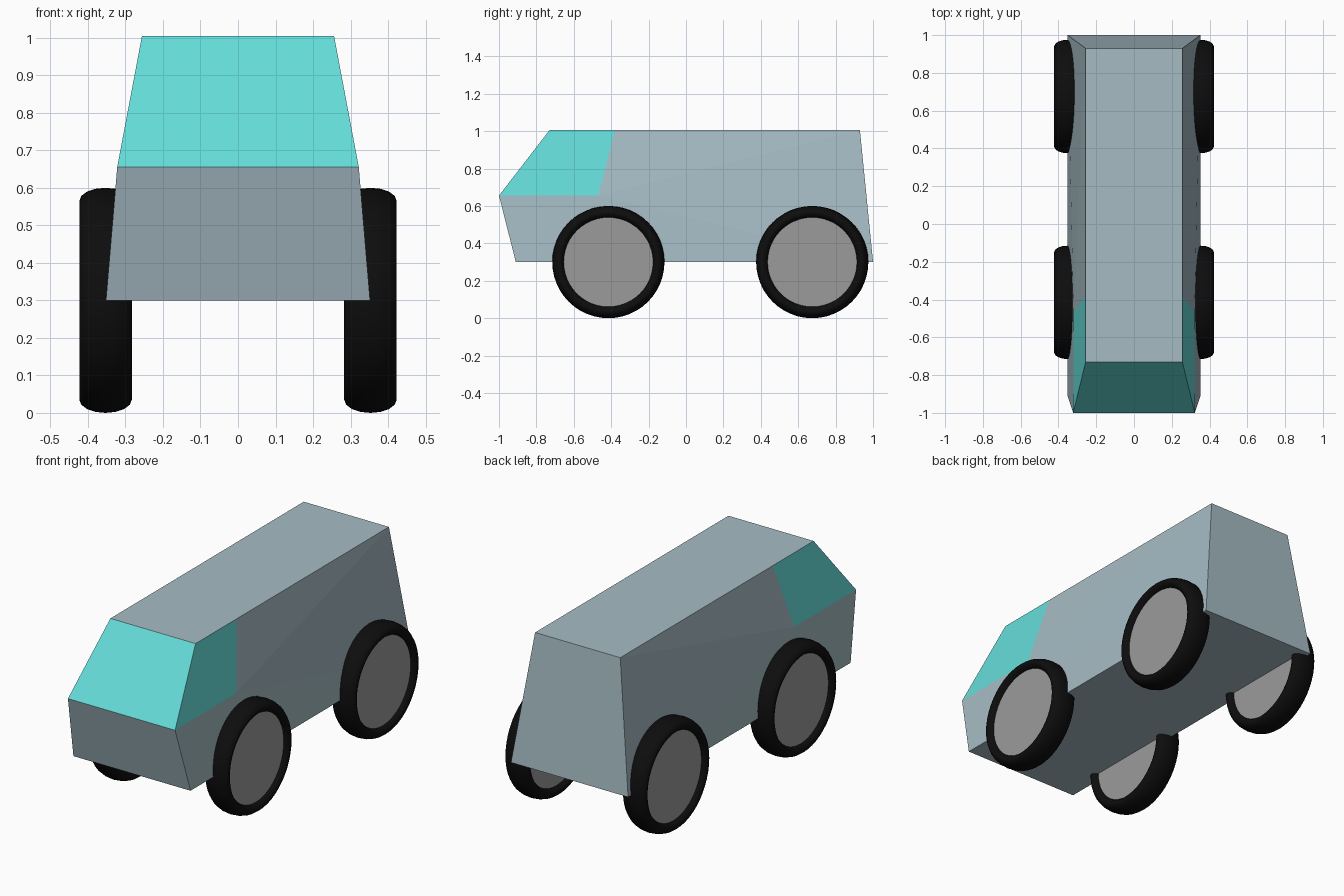
import bpy, bmesh, math
from mathutils import Matrix

if "Cube" in bpy.data.objects:
    bpy.data.objects.remove(bpy.data.objects["Cube"])


def paint(name, rgb):
    m = bpy.data.materials.new(name)
    m.diffuse_color = (*rgb, 1)
    m.use_nodes = True
    m.node_tree.nodes["Principled BSDF"].inputs["Base Color"].default_value = m.diffuse_color
    return m


PAINT = paint("blue_grey_paint", (0.38, 0.50, 0.55))
GLASS = paint("turquoise_glass", (0.13, 0.72, 0.70))
RUBBER = paint("black_rubber", (0.004, 0.004, 0.004))
HUB = paint("grey_metal", (0.33, 0.33, 0.33))

# Key points of the right half of the shell
P = {
    "bottom_front": (0.352, -0.91, 0.30),
    "bottom_rear": (0.352, 1.00, 0.30),
    "belt_front": (0.322, -1.00, 0.655),
    "belt_mid": (0.320, -0.47, 0.655),
    "roof_front": (0.256, -0.73, 1.005),
    "roof_mid": (0.256, -0.38, 1.005),
    "roof_rear": (0.256, 0.93, 1.005),
}


def finish(bm, name, mat):
    mesh = bpy.data.meshes.new(name)
    bm.to_mesh(mesh)
    bm.free()
    mesh.materials.append(mat)
    obj = bpy.data.objects.new(name, mesh)
    bpy.context.collection.objects.link(obj)
    return obj


def panels(name, mat, sides=(), spans=()):
    """sides: faces repeated left and right; spans: edges bridged across x = 0."""
    bm = bmesh.new()
    verts = {}

    def v(key, s):
        if (key, s) not in verts:
            x, y, z = P[key]
            verts[key, s] = bm.verts.new((s * x, y, z))
        return verts[key, s]

    for keys in sides:
        bm.faces.new([v(k, 1) for k in keys])
        bm.faces.new([v(k, -1) for k in reversed(keys)])
    for a, b in spans:
        bm.faces.new([v(a, -1), v(a, 1), v(b, 1), v(b, -1)])
    return finish(bm, name, mat)


# Painted shell: sides, nose, roof, tail and floor
panels("van_body", PAINT,
       sides=[("bottom_front", "belt_mid", "belt_front"),
              ("bottom_front", "bottom_rear", "belt_mid"),
              ("bottom_rear", "roof_rear", "belt_mid"),
              ("belt_mid", "roof_rear", "roof_mid")],
       spans=[("bottom_front", "belt_front"), ("roof_front", "roof_mid"),
              ("roof_mid", "roof_rear"), ("roof_rear", "bottom_rear"),
              ("bottom_rear", "bottom_front")])

# Glazing
panels("windscreen", GLASS, spans=[("belt_front", "roof_front")])
panels("side_windows", GLASS,
       sides=[("belt_front", "belt_mid", "roof_mid", "roof_front")])


def tyre(name, loc):
    # Oval section swept around the axle
    bm = bmesh.new()
    n, ring = 16, []
    for i in range(n):
        a = 2 * math.pi * i / n
        ring.append(bm.verts.new((0.07 * math.cos(a), 0, 0.265 + 0.035 * math.sin(a))))
    edges = [bm.edges.new((ring[i], ring[(i + 1) % n])) for i in range(n)]
    bmesh.ops.spin(bm, geom=ring + edges, cent=(0, 0, 0), axis=(1, 0, 0),
                   angle=2 * math.pi, steps=48, use_merge=True)
    bmesh.ops.remove_doubles(bm, verts=bm.verts, dist=1e-4)
    bmesh.ops.recalc_face_normals(bm, faces=bm.faces)
    for f in bm.faces:
        f.smooth = True
    finish(bm, name, RUBBER).location = loc


def hub(name, loc):
    bm = bmesh.new()
    bmesh.ops.create_cone(bm, cap_ends=True, segments=48, radius1=0.245, radius2=0.245,
                          depth=0.09, matrix=Matrix.Rotation(math.pi / 2, 4, 'Y'))
    finish(bm, name, HUB).location = loc


# Four wheels
for end, y in (("front", -0.415), ("rear", 0.675)):
    for side, x in (("left", -0.353), ("right", 0.353)):
        tyre(f"{end}_{side}_tyre", (x, y, 0.30))
        hub(f"{end}_{side}_hub", (x, y, 0.30))
